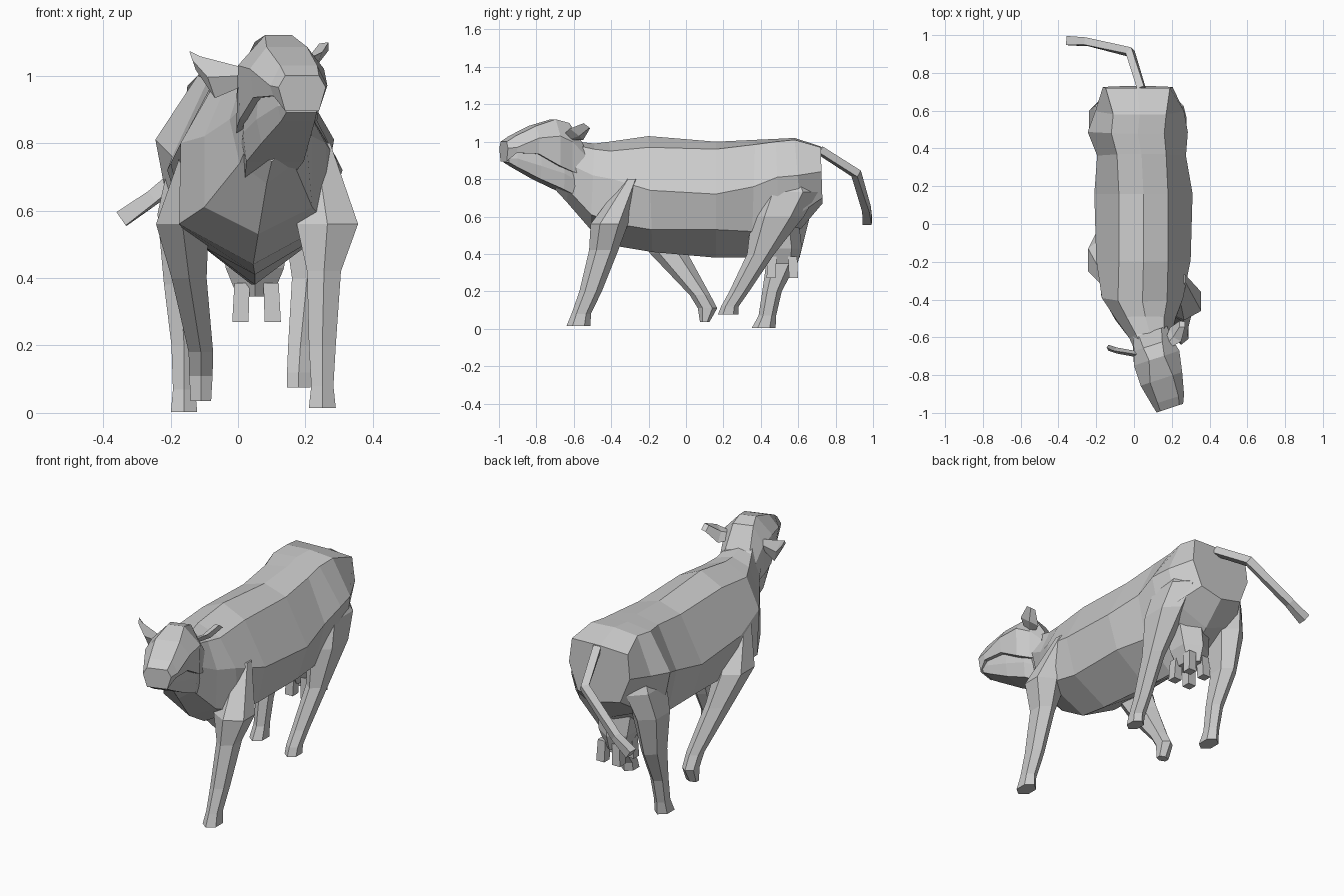
import bpy, bmesh, math
from mathutils import Vector


def loft(name, rings):
    """Skin a list of equal-length point rings and cap both ends."""
    bm = bmesh.new()
    loops = [[bm.verts.new(p) for p in ring] for ring in rings]
    n = len(loops[0])
    for a, b in zip(loops, loops[1:]):
        for i in range(n):
            j = (i + 1) % n
            bm.faces.new((a[i], a[j], b[j], b[i]))
    bm.faces.new(loops[0])
    bm.faces.new(loops[-1])
    bmesh.ops.recalc_face_normals(bm, faces=bm.faces)
    mesh = bpy.data.meshes.new(name)
    bm.to_mesh(mesh)
    bm.free()
    obj = bpy.data.objects.new(name, mesh)
    bpy.context.collection.objects.link(obj)
    return obj


def ring(c, u, v, n, turn=0.0):
    c, u, v = Vector(c), Vector(u), Vector(v)
    return [c + u * math.cos(turn + 2 * math.pi * i / n) + v * math.sin(turn + 2 * math.pi * i / n)
            for i in range(n)]


def limb(name, stations, n=6):
    """Horizontal oval rings: x, y, z, half width, half depth."""
    return loft(name, [ring((x, y, z), (rx, 0, 0), (0, ry, 0), n, math.pi / n)
                       for x, y, z, rx, ry in stations])


# Torso: y at top, y at bottom, centre x, top z, then (half width, z) shoulder, flank, belly, and bottom z
torso = [
    (.72, .73, .02, .975, .17, .97, .185, .84, .13, .70, .67),
    (.58, .62, .03, 1.02, .14, 1.01, .235, .82, .20, .62, .54),
    (.48, .50, .02, 1.015, .14, 1.0, .265, .81, .225, .60, .45),
    (.37, .35, .04, 1.01, .13, .985, .235, .76, .18, .52, .38),
    (.16, .16, .05, 1.0, .13, .96, .26, .72, .20, .53, .38),
    (-.20, -.18, .05, 1.03, .13, .97, .25, .74, .20, .53, .41),
    (-.41, -.36, .045, 1.0, .13, .95, .215, .80, .22, .56, .44),
    (-.49, -.51, .06, .99, .10, .96, .16, .82, .16, .61, .53),
    (-.58, -.64, .085, 1.0, .075, .98, .11, .87, .08, .74, .68),
    (-.64, -.70, .10, 1.06, .06, 1.03, .095, .90, .07, .80, .745),
]
rings = []
for yt, yb, cx, zt, wu, zu, wm, zm, wl, zl, zb in torso:
    pts = [(0, zt), (wu, zu), (wm, zm), (wl, zl), (0, zb), (-wl, zl), (-wm, zm), (-wu, zu)]
    rings.append([(cx + w, yt + (yb - yt) * (zt - z) / (zt - zb), z) for w, z in pts])
body = loft("cow_body", rings)


# Head, turned slightly sideways: y, centre x, (half width, z) from the crown down
def head_part(name, stations):
    rings = []
    for y, cx, wt, zt, wm, zm, wb, zb in stations:
        pts = [(wt, zt), (wm, zm), (wb, zb), (-wb, zb), (-wm, zm), (-wt, zt)]
        rings.append([(cx + w, y + .33 * w, z) for w, z in pts])
    return loft(name, rings)


parts = []
parts.append(head_part("skull_and_muzzle", [
    (-.57, .085, .06, .99, .09, .93, .09, .82),
    (-.64, .10, .05, 1.10, .10, 1.0, .105, .84),
    (-.71, .12, .04, 1.12, .12, 1.03, .115, .87),
    (-.82, .145, .06, 1.085, .11, 1.02, .10, .935),
    (-.93, .18, .055, 1.03, .085, .97, .075, .94),
    (-.975, .19, .05, 1.0, .07, .965, .05, .895)]))
parts.append(head_part("lower_jaw", [
    (-.57, .085, .08, .89, .08, .77, .065, .69),
    (-.68, .11, .09, .90, .095, .83, .085, .745),
    (-.80, .14, .08, .95, .085, .87, .07, .80),
    (-.92, .178, .055, .95, .06, .91, .05, .865),
    (-.962, .188, .04, .94, .048, .91, .045, .89)]))

# Legs in mid stride
parts.append(limb("front_right_leg", [
    (.23, -.29, .80, .05, .04), (.265, -.41, .56, .105, .10), (.255, -.44, .42, .058, .078),
    (.25, -.51, .20, .046, .06), (.25, -.56, .08, .038, .052), (.25, -.575, .015, .046, .064)]))
parts.append(limb("front_left_leg", [
    (-.115, -.31, .80, .05, .05), (-.165, -.19, .56, .09, .12), (-.145, -.09, .40, .06, .10),
    (-.11, .075, .18, .042, .055), (-.11, .115, .11, .04, .052), (-.11, .10, .035, .035, .025)]))
parts.append(limb("hind_right_leg", [
    (.16, .54, .84, .05, .10), (.185, .545, .73, .09, .16), (.205, .49, .60, .085, .14),
    (.205, .40, .40, .052, .073), (.185, .285, .20, .042, .053), (.18, .235, .12, .04, .047),
    (.18, .225, .075, .04, .055)]))
parts.append(limb("hind_left_leg", [
    (-.11, .54, .84, .05, .10), (-.13, .545, .73, .09, .16), (-.165, .54, .59, .085, .12),
    (-.17, .52, .38, .057, .087), (-.16, .46, .20, .043, .052), (-.16, .435, .07, .038, .047),
    (-.16, .415, .003, .045, .064)]))

# Udder
parts.append(limb("udder", [
    (.05, .49, .60, .12, .11), (.05, .51, .43, .10, .11), (.05, .515, .345, .06, .08)]))

# Weld the solid parts into one skin so nothing is left hidden inside
for part in parts:
    mod = body.modifiers.new(part.name, 'BOOLEAN')
    mod.operation, mod.solver, mod.object = 'UNION', 'EXACT', part
mesh = bpy.data.meshes.new_from_object(body.evaluated_get(bpy.context.evaluated_depsgraph_get()))
body.modifiers.clear()
body.data = mesh
for part in parts:
    bpy.data.objects.remove(part)

# Ears: flattened, widest in the middle
loft("left_ear", [ring(c, (w * -.35, 0, w), (0, .016, 0), 4) for c, w in (
    ((.02, -.69, 1.0), .025), ((-.09, -.67, .995), .062), ((-.135, -.655, 1.045), .028))])
loft("right_ear", [ring(c, (w * .5, -w * .6, w * .5), (.014, .014, -.01), 4) for c, w in (
    ((.17, -.645, 1.02), .025), ((.22, -.585, 1.04), .06), ((.255, -.53, 1.085), .028))])

# Teats
for sx in (-1, 1):
    for sy in (-1, 1):
        x, y = .055 + sx * .043, .515 + sy * .055
        limb("teat", [(x, y, .385, .032, .034), (x + sx * .005, y + sy * .005, .27, .034, .034)], 4)

# Tail, swung to one side
path = [Vector(p) for p in ((.04, .715, .955), (-.02, .91, .83), (-.25, .965, .64), (-.345, .97, .575))]
tail = []
for i, (p, r) in enumerate(zip(path, (.028, .03, .028, .034))):
    d = (path[min(i + 1, 3)] - path[max(i - 1, 0)]).normalized()
    u = d.cross(Vector((.6, .5, 1))).normalized()
    tail.append(ring(p, u * r, d.cross(u) * r, 4))
loft("tail", tail)
